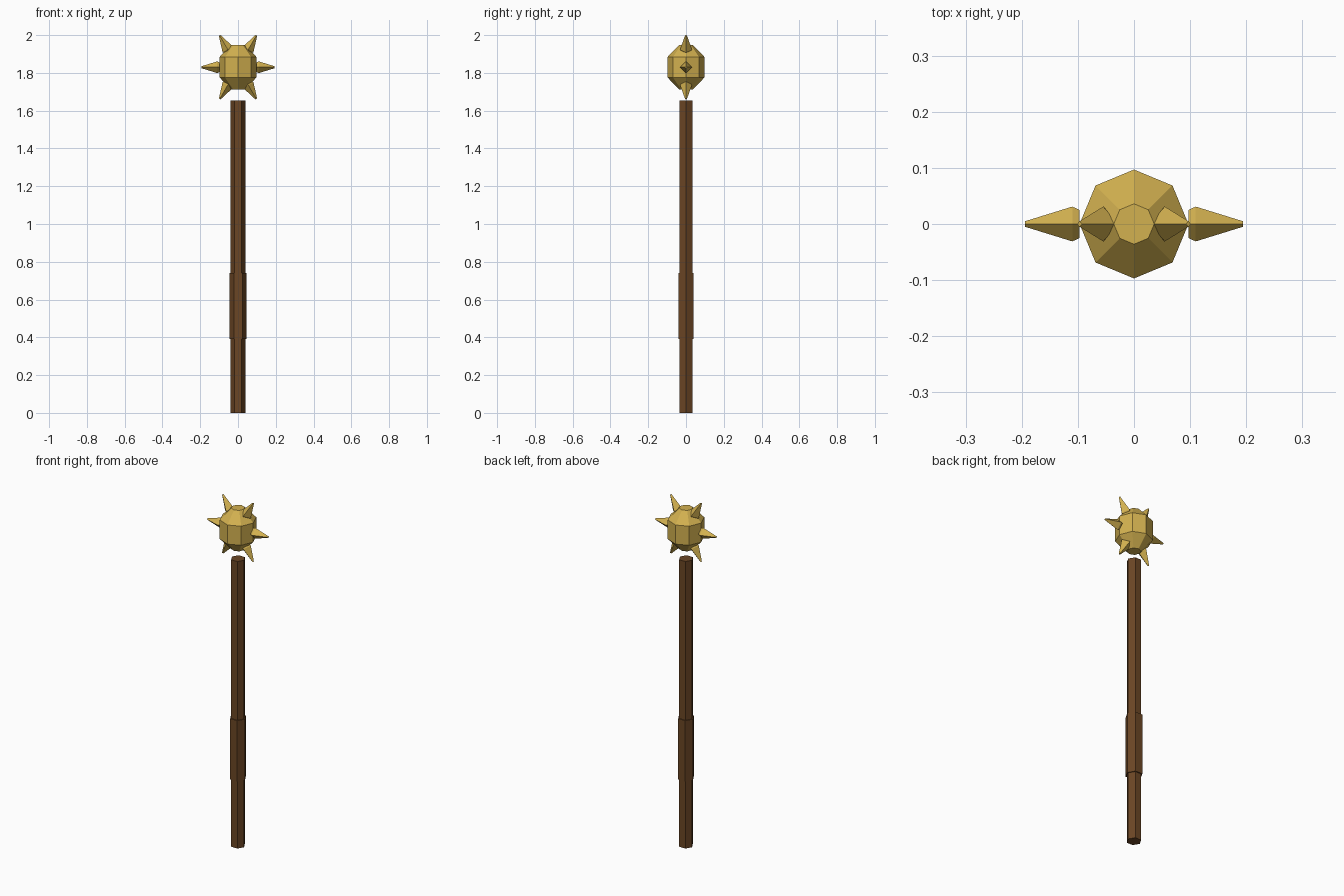
import bpy, math
from mathutils import Matrix

if "Cube" in bpy.data.objects:
    bpy.data.objects.remove(bpy.data.objects["Cube"])


def material(name, rgb):
    m = bpy.data.materials.new(name)
    m.diffuse_color = (*rgb, 1)
    m.use_nodes = True
    m.node_tree.nodes["Principled BSDF"].inputs["Base Color"].default_value = m.diffuse_color
    return m


def lathe(name, rings, sides, mat, matrix=Matrix()):
    """Faceted solid from (radius, height) rings, with one corner on +x."""
    verts = [(r * math.cos(2 * math.pi * i / sides), r * math.sin(2 * math.pi * i / sides), z)
             for r, z in rings for i in range(sides)]
    faces = [tuple(reversed(range(sides)))]
    for k in range(len(rings) - 1):
        for i in range(sides):
            a, b = k * sides + i, k * sides + (i + 1) % sides
            faces.append((a, b, b + sides, a + sides))
    faces.append(tuple(range(len(verts) - sides, len(verts))))
    mesh = bpy.data.meshes.new(name)
    mesh.from_pydata(verts, [], faces)
    mesh.transform(matrix)
    mesh.materials.append(mat)
    ob = bpy.data.objects.new(name, mesh)
    bpy.context.collection.objects.link(ob)
    return ob


wood = material("brown wood", (0.147, 0.061, 0.018))
gold = material("gold metal", (0.65, 0.44, 0.08))
CENTRE = 1.83

# Hexagonal handle and thicker grip
lathe("shaft", [(0.039, 0), (0.039, 1.655)], 6, wood)
lathe("grip", [(0.045, 0.39), (0.045, 0.74)], 6, wood)

# Octagonal head, floating above the shaft
lathe("head", [(0.036, CENTRE - 0.118), (0.097, CENTRE - 0.055),
               (0.097, CENTRE + 0.055), (0.036, CENTRE + 0.118)], 8, gold)

# Six four-sided spikes around the head in the xz plane
for k in range(6):
    turn = Matrix.Translation((0, 0, CENTRE)) @ Matrix.Rotation(math.radians(90 + 60 * k), 4, 'Y')
    lathe(f"spike_{k + 1}", [(0.025, 0.097), (0.031, 0.11), (0.005, 0.194)], 4, gold, turn)
